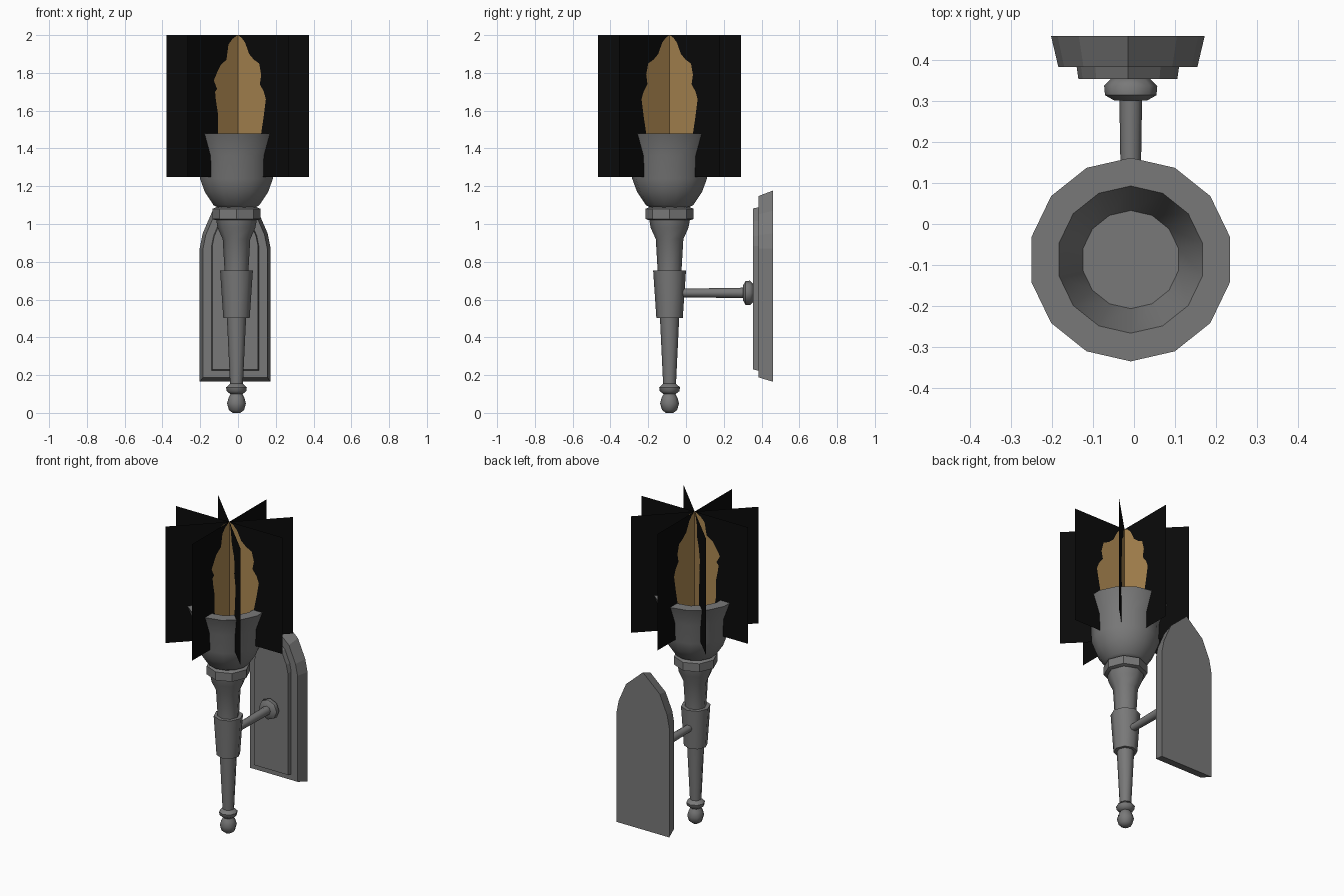
import bpy, bmesh, math

if "Cube" in bpy.data.objects:
    bpy.data.objects.remove(bpy.data.objects["Cube"])

TX, TY = -0.008, -0.087      # torch axis
PX = -0.015                  # wall plate centre


def material(name, rgb):
    m = bpy.data.materials.new(name)
    m.diffuse_color = (*rgb, 1)
    m.use_nodes = True
    m.node_tree.nodes["Principled BSDF"].inputs["Base Color"].default_value = m.diffuse_color
    return m


IRON = material("iron_grey", (0.19, 0.19, 0.19))
BLACK = material("card_black", (0.003, 0.003, 0.003))
FLAME = material("flame_orange", (0.42, 0.25, 0.085))


def finish(name, bm, mats, smooth=None, recalc=True):
    bmesh.ops.remove_doubles(bm, verts=bm.verts, dist=1e-5)
    if recalc:
        bmesh.ops.recalc_face_normals(bm, faces=bm.faces)
    me = bpy.data.meshes.new(name)
    bm.to_mesh(me)
    bm.free()
    for m in mats:
        me.materials.append(m)
    ob = bpy.data.objects.new(name, me)
    bpy.context.collection.objects.link(ob)
    if smooth:
        bpy.ops.object.select_all(action='DESELECT')
        ob.select_set(True)
        bpy.context.view_layer.objects.active = ob
        bpy.ops.object.shade_smooth_by_angle(angle=math.radians(smooth))
    return ob


def lathe(name, profile, sides, smooth, place):
    """Spin (radius, height) points; place maps (u, v, height) to space."""
    bm = bmesh.new()
    rings = []
    for r, h in profile:
        angles = [math.pi / 2 + 2 * math.pi * i / sides for i in range(sides)]
        rings.append([bm.verts.new(place(r * math.cos(a), r * math.sin(a), h))
                      for a in angles])
    for a, b in zip(rings, rings[1:]):
        for i in range(sides):
            j = (i + 1) % sides
            bm.faces.new((a[i], a[j], b[j], b[i]))
    bm.faces.new(rings[0])
    bm.faces.new(rings[-1])
    return finish(name, bm, [IRON], smooth)


def upright(u, v, h):
    return (TX + u, TY + v, h)


def toward_wall(u, v, h):
    return (TX + u, h, 0.635 + v)


# Torch body, from the ball at the foot to the cup
lathe("foot_ball", [(0.02, 0), (0.04, 0.015), (0.05, 0.05), (0.042, 0.08),
                    (0.03, 0.102)], 8, 50, upright)
lathe("foot_ring", [(0.03, 0.098), (0.052, 0.115), (0.055, 0.135),
                    (0.034, 0.155)], 8, 50, upright)
lathe("handle", [(0.034, 0.15), (0.051, 0.505)], 8, 50, upright)
lathe("sleeve", [(0.07, 0.503), (0.087, 0.755)], 8, 50, upright)
lathe("neck", [(0.063, 0.75), (0.073, 0.92), (0.1, 0.98), (0.108, 1.025)],
      8, 50, upright)
lathe("collar", [(0.11, 1.02), (0.128, 1.027), (0.128, 1.08), (0.105, 1.09)],
      8, 35, upright)
lathe("cup", [(0.095, 1.085), (0.125, 1.1), (0.172, 1.17), (0.198, 1.24),
              (0.203, 1.36), (0.249, 1.478), (0.18, 1.478), (0.12, 1.3)],
      14, 35, upright)

# Arm and knob joining the torch to the wall plate
lathe("arm", [(0.022, -0.06), (0.028, 0.32)], 8, 50, toward_wall)
lathe("arm_knob", [(0.04, 0.302), (0.063, 0.315), (0.065, 0.338),
                   (0.045, 0.358)], 8, 50, toward_wall)


# Pointed-arch wall plate in two bevelled layers
def arch(half, bottom, top):
    k = half / 0.188
    right = [(half, bottom), (half, top - 0.307 * k), (0.172 * k, top - 0.227 * k),
             (0.12 * k, top - 0.107 * k)]
    return right + [(0, top)] + [(-x, z) for x, z in reversed(right)]


def plate(name, front, back, y_front, y_back):
    bm = bmesh.new()
    f = [bm.verts.new((PX + x, y_front, z)) for x, z in arch(*front)]
    b = [bm.verts.new((PX + x, y_back, z)) for x, z in arch(*back)]
    bm.faces.new(f)
    bm.faces.new(b)
    for i in range(len(f)):
        j = (i + 1) % len(f)
        bm.faces.new((f[i], f[j], b[j], b[i]))
    finish(name, bm, [IRON])


plate("wall_plate", (0.17, 0.188, 1.148), (0.188, 0.165, 1.177), 0.384, 0.46)
plate("wall_plate_panel", (0.121, 0.23, 1.082), (0.126, 0.222, 1.09), 0.355, 0.39)

# Flame cards: four crossed black sheets with a flame shape in the middle
WIDE = [(1.25, .12), (1.48, .175), (1.56, .192), (1.66, .21), (1.7, .195),
        (1.74, .165), (1.79, .175), (1.85, .16), (1.87, .12), (1.9, .085),
        (1.96, .055), (1.985, .03), (2.0, .002)]
SLIM = [(1.25, .11), (1.48, .15), (1.59, .15), (1.66, .165), (1.7, .17),
        (1.715, .155), (1.76, .18), (1.81, .15), (1.84, .13), (1.87, .085),
        (1.95, .07), (1.98, .04), (2.0, .002)]


def half_card(bm, angle, outline):
    c, s = math.cos(angle), math.sin(angle)
    rows = [[bm.verts.new((r * c - 0.001, TY + r * s, z)) for r in (0, w, 0.378)]
            for z, w in outline]
    for a, b in zip(rows, rows[1:]):
        for col in (0, 1):
            f = bm.faces.new((a[col], a[col + 1], b[col + 1], b[col]))
            f.material_index = 1 - col


for i in range(4):
    bm = bmesh.new()
    a = math.radians(-45 + 45 * i)
    half_card(bm, a, WIDE)
    half_card(bm, a + math.pi, SLIM)
    finish(f"flame_card_{i + 1}", bm, [BLACK, FLAME])
